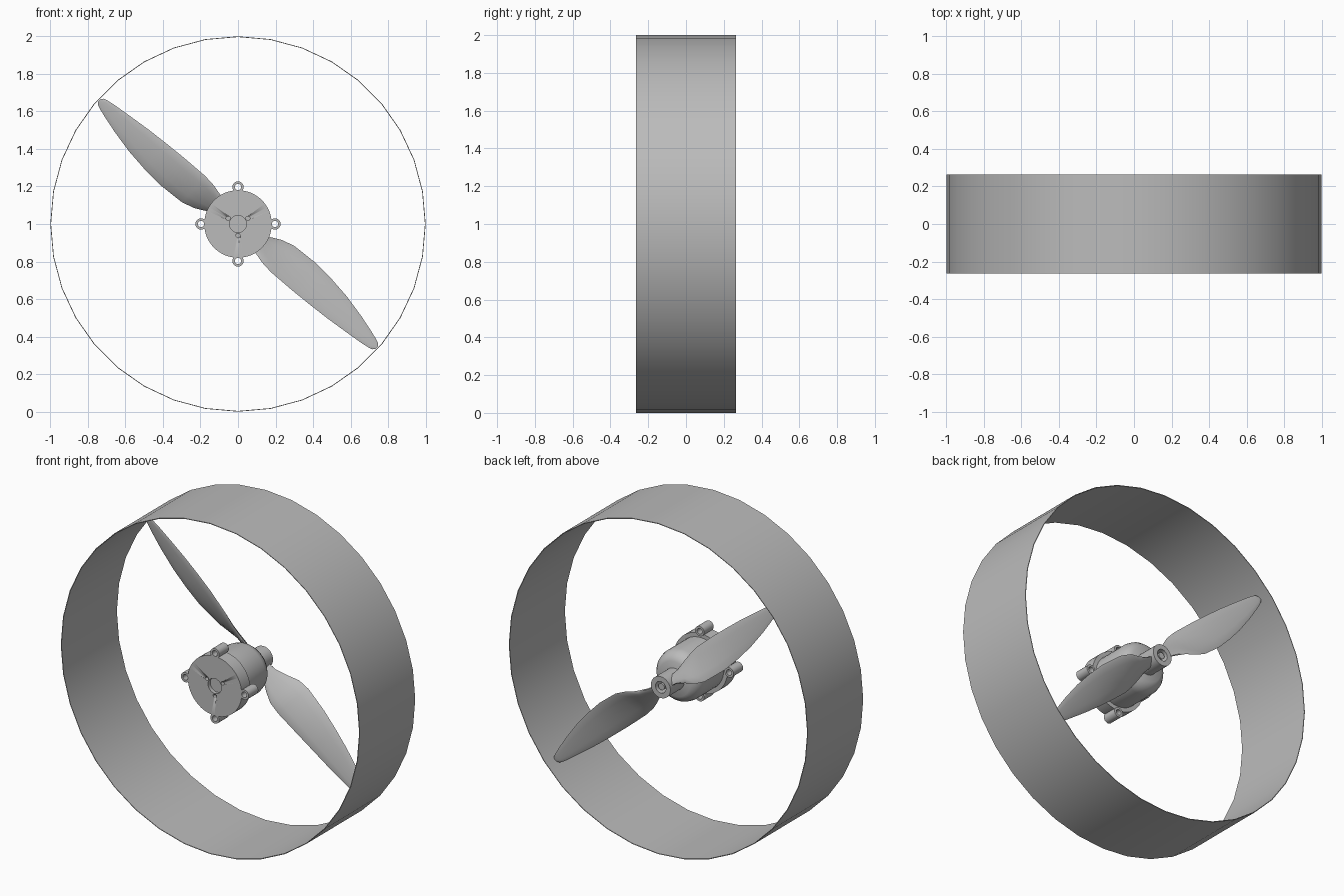
import bpy, bmesh, math
from mathutils import Vector, Matrix

cube = bpy.data.objects.get("Cube")
if cube:
    bpy.data.objects.remove(cube, do_unlink=True)

grey = bpy.data.materials.new("plain grey")
grey.use_nodes = True
colour = (0.5, 0.5, 0.5, 1)
grey.diffuse_color = colour
grey.node_tree.nodes["Principled BSDF"].inputs["Base Color"].default_value = colour
CENTRE = Vector((0, 0, 1))


def make(name, bm):
    """Turn a bmesh into a shaded object around the rotor centre."""
    bmesh.ops.recalc_face_normals(bm, faces=bm.faces)
    mesh = bpy.data.meshes.new(name)
    bm.to_mesh(mesh)
    bm.free()
    ob = bpy.data.objects.new(name, mesh)
    ob.location = CENTRE
    bpy.context.collection.objects.link(ob)
    mesh.materials.append(grey)
    bpy.ops.object.select_all(action='DESELECT')
    ob.select_set(True)
    bpy.context.view_layer.objects.active = ob
    bpy.ops.object.shade_smooth_by_angle(angle=math.radians(35))
    return ob


def lathe(name, profile, sides=32, closed=False, x=0, z=0):
    """Spin (radius, y) points about the y axis; open ends are capped at the axis."""
    bm = bmesh.new()
    rings = []
    for r, y in profile:
        if r == 0:
            rings.append([bm.verts.new((x, y, z))] * sides)
        else:
            rings.append([bm.verts.new((x + r * math.sin(k * math.tau / sides), y,
                                        z + r * math.cos(k * math.tau / sides)))
                          for k in range(sides)])
    pairs = list(zip(rings, rings[1:] + rings[:1])) if closed else list(zip(rings, rings[1:]))
    for a, b in pairs:
        for k in range(sides):
            j = (k + 1) % sides
            bm.faces.new(list(dict.fromkeys((a[k], a[j], b[j], b[k]))))
    return make(name, bm)


# Duct
W = 0.265
lathe("duct_ring", [(1, -W), (1, W), (0.996, W), (0.996, -W)], 36, True)

# Motor mount with a recessed centre
mount = lathe("motor_mount", [(0, -0.2), (0.045, -0.2), (0.045, -0.222), (0.18, -0.222),
                              (0.18, -0.14), (0, -0.14)], 48)
# Small screw holes in the mount face
for i in range(3):
    a = math.radians(60 + 120 * i)
    hole = lathe("screw_hole_cutter", [(0, -0.25), (0.011, -0.25), (0.011, -0.19), (0, -0.19)],
                 12, x=0.061 * math.sin(a), z=0.061 * math.cos(a))
    hole.hide_render = True
    hole.hide_set(True)
    cut = mount.modifiers.new("screw hole", 'BOOLEAN')
    cut.object = hole
    cut.solver = 'EXACT'

# Mounting lugs around the mount
for side, dx, dz in (("top", 0, 1), ("left", 1, 0), ("bottom", 0, -1), ("right", -1, 0)):
    lathe("mounting_lug_" + side, [(0.03, -0.222), (0.03, -0.13), (0.017, -0.13), (0.017, -0.222)],
          20, True, 0.197 * dx, 0.197 * dz)

# Motor can with a rounded shoulder
lathe("motor_body", [(0, -0.15), (0.155, -0.15), (0.155, 0.04), (0.148, 0.07),
                     (0.13, 0.095), (0.105, 0.11), (0, 0.11)], 40)
# Propeller hub with an open bore and shaft
lathe("propeller_hub", [(0.065, 0.1), (0.065, 0.242), (0.035, 0.242), (0.035, 0.1)], 32, True)
lathe("motor_shaft", [(0, 0.1), (0.02, 0.1), (0.02, 0.235), (0, 0.235)], 20)

# Twisted blades: radius, upper edge, lower edge, thickness
STATIONS = [(0.04, 0.025, -0.025, 0.034), (0.1, 0.03, -0.035, 0.034), (0.17, 0.052, -0.06, 0.03),
            (0.23, 0.067, -0.092, 0.027), (0.3, 0.074, -0.113, 0.024), (0.45, 0.071, -0.122, 0.02),
            (0.57, 0.065, -0.114, 0.017), (0.69, 0.057, -0.099, 0.014), (0.82, 0.044, -0.072, 0.011),
            (0.91, 0.034, -0.048, 0.009), (0.96, 0.026, -0.033, 0.007), (0.98, 0.019, -0.025, 0.006),
            (0.99, 0.005, -0.014, 0.004)]
along = Vector((-0.745, 0, 0.667))
across = Vector((0.667, 0, 0.745))
HALF = 6


def blade(name, turn):
    bm = bmesh.new()
    spin = Matrix.Rotation(turn, 3, 'Y')
    loops = []
    for r, up, low, thick in STATIONS:
        slope = min(0.18 / r, 0.9)
        mid, half = (up + low) / 2, (up - low) / 2
        loop = []
        for k in range(2 * HALF):
            t = math.pi * k / HALF
            v = mid + half * math.cos(t)
            y = 0.19 - slope * (v - mid) + thick / 2 * math.sin(t)
            loop.append(bm.verts.new(spin @ (along * r + across * v + Vector((0, y, 0)))))
        loops.append(loop)
    for a, b in zip(loops, loops[1:]):
        for k in range(2 * HALF):
            j = (k + 1) % (2 * HALF)
            bm.faces.new((a[k], a[j], b[j], b[k]))
    bm.faces.new(loops[0])
    bm.faces.new(loops[-1])
    return make(name, bm)


blade("upper_blade", 0)
blade("lower_blade", math.pi)
